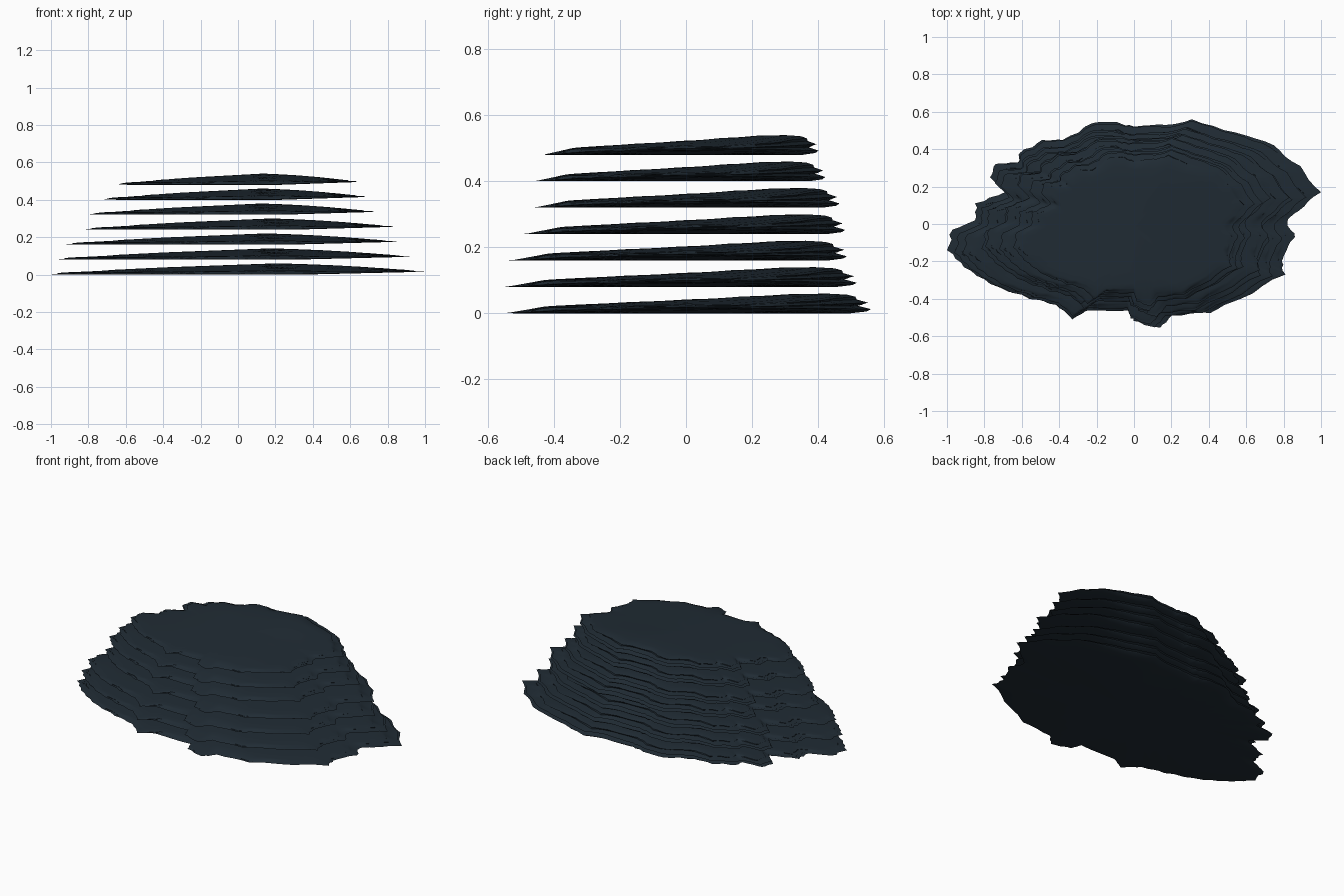
import bpy, bmesh, math, random
from mathutils import Vector

if "Cube" in bpy.data.objects:
    bpy.data.objects.remove(bpy.data.objects["Cube"])

# Slate colour
slate = bpy.data.materials.new("dark slate")
slate.diffuse_color = (0.0145, 0.0245, 0.0345, 1)
slate.use_nodes = True
slate.node_tree.nodes["Principled BSDF"].inputs["Base Color"].default_value = slate.diffuse_color

# Ragged outline of the widest slab, counter-clockwise from the right tip
OUTLINE = [(1, .17), (.89, .31), (.75, .42), (.54, .49), (.31, .56), (.17, .53), (0, .52),
           (-.09, .545), (-.22, .54), (-.38, .45), (-.49, .45), (-.61, .38), (-.62, .33),
           (-.74, .32), (-.77, .25), (-.69, .17), (-.85, .11), (-.85, .02), (-.97, -.03),
           (-1, -.14), (-.91, -.23), (-.77, -.32), (-.56, -.40), (-.42, -.43), (-.33, -.51),
           (-.24, -.46), (0, -.46), (.02, -.52), (.14, -.555), (.20, -.49), (.41, -.475),
           (.57, -.40), (.81, -.27), (.79, -.20), (.86, -.07), (.82, .01), (.88, .07)]


def clamp(v, lo=0.0, hi=1.0):
    return max(lo, min(hi, v))


def height(x, y):
    """Top surface: low at the front, highest towards the back, peak right of centre."""
    if x < .2:
        across = clamp(.28 + .72 * (x + 1) / 1.2)
    else:
        across = 1 - .58 * clamp((x - .2) / .8) ** 1.3
    depth = clamp(.71 + .83 * y)
    thin_front = clamp((y + .56) / .13, .15)
    return max(.003, .06 * across * depth * thin_front)


def lift(x, y):
    """Underside rises a little towards the right tip."""
    return min(.014 * clamp((x - .35) / .6), .7 * height(x, y))


def ragged_outline(rng):
    """Split each outline edge in four and roughen the new points."""
    pts = []
    for i, a in enumerate(OUTLINE):
        a, b = Vector(a), Vector(OUTLINE[(i + 1) % len(OUTLINE)])
        pts.append(a)
        for t in (.25, .5, .75):
            pts.append(a.lerp(b, t) * (1 + rng.uniform(-.015, .010)))
    return pts


def build_slab_mesh():
    rng = random.Random(4)
    pts = ragged_outline(rng)
    n = len(pts)
    # (front inset, back inset, height fraction, roughness): underside, ledges, top
    rows = [(.45, .45, 0, 0), (.88, .89, 0, .01), (.985, .98, .10, .008), (1, 1, .22, 0),
            (.985, .93, .40, .012), (.98, .985, .56, .008), (.965, .91, .72, .010),
            (.95, .915, .86, .008), (.925, .88, .96, .008), (.84, .80, 1, 0),
            (.65, .63, 1, 0), (.40, .40, 1, 0), (.18, .18, 1, 0)]
    bm = bmesh.new()
    rings = []
    for front, back, f, rough in rows:
        ring = []
        for i, p in enumerate(pts):
            s = front + (back - front) * clamp(.4 + 2 * p.y)
            wob = rough * (math.sin(i * .55 + front * 90) + rng.uniform(-.6, .6))
            q = p * min(1, s + wob)
            if front < .85:      # inner rings relax towards a plain oval
                a = math.atan2(p.y / .52, p.x / .93)
                oval = Vector((.93 * math.cos(a), .50 * math.sin(a))) * s
                q = q.lerp(oval, clamp((.95 - s) * 1.6))
            low = lift(q.x, q.y)
            ring.append(bm.verts.new((q.x, q.y, low + f * (height(q.x, q.y) - low))))
        rings.append(ring)
    for lo, hi in zip(rings, rings[1:]):
        for i in range(n):
            j = (i + 1) % n
            bm.faces.new((lo[i], lo[j], hi[j], hi[i]))
    # Close underside and top with fans
    for ring, z, flip in ((rings[0], 0, True), (rings[-1], height(0, 0), False)):
        c = bm.verts.new((0, 0, z))
        for i in range(n):
            a, b = ring[i], ring[(i + 1) % n]
            bm.faces.new((b, a, c) if flip else (a, b, c))
    bmesh.ops.recalc_face_normals(bm, faces=bm.faces)
    me = bpy.data.meshes.new("rock_slab")
    bm.to_mesh(me)
    bm.free()
    me.materials.append(slate)
    return me


# Seven shrinking slabs with small gaps, each shifted slightly
SHIFT = [(0, 0), (-.02, -.02), (-.035, -.027), (.008, -.009), (-.032, -.003), (-.016, -.023), (0, -.021)]
base = build_slab_mesh()
for i, (dx, dy) in enumerate(SHIFT):
    slab = bpy.data.objects.new(f"rock_slab_{i + 1}", base.copy())
    bpy.context.collection.objects.link(slab)
    slab.location = (dx, dy, .08 * i)
    slab.scale = (1 - .059 * i, 1 - .041 * i, 1)
    bpy.ops.object.select_all(action='DESELECT')
    slab.select_set(True)
    bpy.context.view_layer.objects.active = slab
    bpy.ops.object.shade_smooth_by_angle(angle=math.radians(40))
